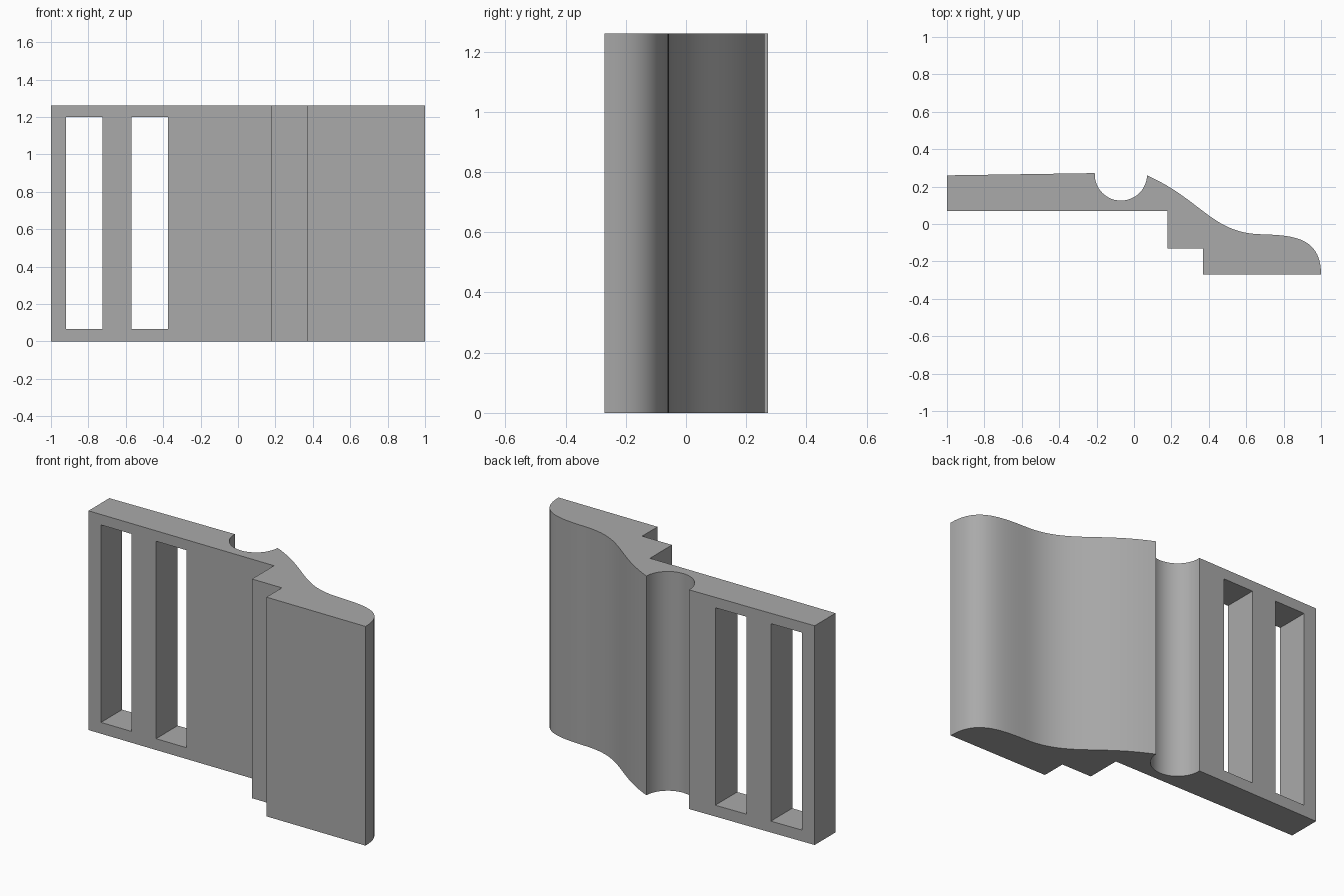
import bpy, bmesh, math
from mathutils import Vector
from mathutils.geometry import interpolate_bezier

if "Cube" in bpy.data.objects:
    bpy.data.objects.remove(bpy.data.objects["Cube"], do_unlink=True)

HEIGHT = 1.26

grey = bpy.data.materials.new("plain grey")
grey.use_nodes = True
colour = (0.4, 0.4, 0.4, 1)
grey.diffuse_color = colour
grey.node_tree.nodes["Principled BSDF"].inputs["Base Color"].default_value = colour


def extrude_outline(name, outline, z0, z1):
    """Prism standing on z0, from an anticlockwise outline."""
    bm = bmesh.new()
    face = bm.faces.new([bm.verts.new((x, y, z0)) for x, y in outline])
    top = bmesh.ops.extrude_face_region(bm, geom=[face])["geom"]
    bmesh.ops.translate(bm, vec=(0, 0, z1 - z0),
                        verts=[v for v in top if isinstance(v, bmesh.types.BMVert)])
    bmesh.ops.recalc_face_normals(bm, faces=bm.faces)
    mesh = bpy.data.meshes.new(name)
    bm.to_mesh(mesh)
    bm.free()
    mesh.materials.append(grey)
    obj = bpy.data.objects.new(name, mesh)
    bpy.context.collection.objects.link(obj)
    return obj


def bezier(points, steps):
    a, b, c, d = [Vector(p) for p in points]
    return [tuple(p) for p in interpolate_bezier(a, b, c, d, steps)]


# Stepped front side
outline = [(-1, 0.07), (0.18, 0.07), (0.18, -0.13), (0.37, -0.13), (0.37, -0.27)]
# Rounded nose and wavy back, running from the tip towards the groove
outline += bezier([(1, -0.27), (1, -0.07), (0.85, -0.06), (0.68, -0.055)], 20)
outline += bezier([(0.68, -0.055), (0.42, -0.05), (0.36, 0.13), (0.07, 0.26)], 24)[1:]
# Round groove
outline += [(-0.07 + 0.14 * math.cos(a), 0.265 - 0.14 * math.sin(a))
            for a in (math.pi * i / 24 for i in range(1, 24))]
# Slightly tapered strap plate
outline += [(-0.21, 0.272), (-1, 0.26)]
body = extrude_outline("buckle_body", outline, 0, HEIGHT)

# Two strap slots
for i, (x0, x1) in enumerate([(-0.92, -0.725), (-0.57, -0.375)]):
    cutter = extrude_outline(f"slot_cutter_{i + 1}",
                             [(x0, -0.1), (x1, -0.1), (x1, 0.5), (x0, 0.5)],
                             0.065, 1.2)
    cutter.hide_render = True
    cutter.hide_set(True)
    cut = body.modifiers.new(f"slot_{i + 1}", "BOOLEAN")
    cut.operation = "DIFFERENCE"
    cut.solver = "EXACT"
    cut.object = cutter

# Bake the slots and smooth the curved faces
bpy.ops.object.select_all(action="DESELECT")
bpy.context.view_layer.objects.active = body
body.select_set(True)
for name in [m.name for m in body.modifiers]:
    bpy.ops.object.modifier_apply(modifier=name)
for obj in [o for o in bpy.data.objects if o.name.startswith("slot_cutter")]:
    bpy.data.objects.remove(obj, do_unlink=True)
bpy.ops.object.shade_smooth_by_angle(angle=math.radians(30))
